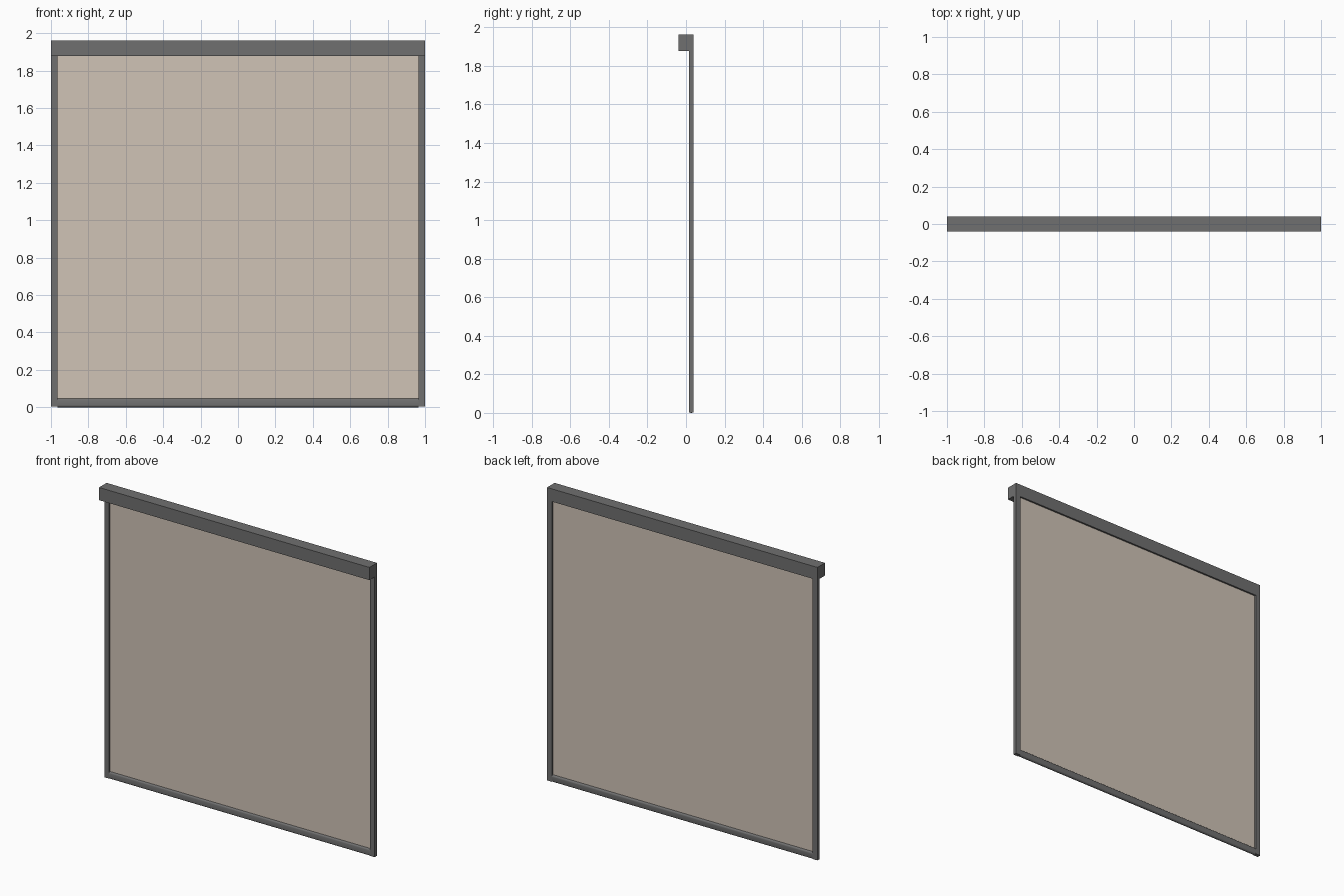
import bpy, bmesh, math

if "Cube" in bpy.data.objects:
    bpy.data.objects.remove(bpy.data.objects["Cube"])


def material(name, rgb):
    m = bpy.data.materials.new(name)
    m.diffuse_color = (*rgb, 1)
    m.use_nodes = True
    m.node_tree.nodes["Principled BSDF"].inputs["Base Color"].default_value = m.diffuse_color
    return m


GREY = material("dark_grey", (0.16, 0.16, 0.16))
CLOTH = material("beige_cloth", (0.63, 0.55, 0.47))


def finish(name, bm, mat):
    bmesh.ops.recalc_face_normals(bm, faces=bm.faces)
    me = bpy.data.meshes.new(name)
    bm.to_mesh(me)
    bm.free()
    me.materials.append(mat)
    ob = bpy.data.objects.new(name, me)
    bpy.context.collection.objects.link(ob)
    return ob


def box(name, x, y, z, mat):
    bm = bmesh.new()
    bmesh.ops.create_cube(bm, size=1)
    for v in bm.verts:
        v.co = [(a + b) / 2 + c * (b - a) for (a, b), c in zip((x, y, z), v.co)]
    return finish(name, bm, mat)


# Top cassette
box("cassette", (-1, 1), (-0.04, 0.04), (1.877, 1.962), GREY)

# Side guide rails, flush with the back of the cassette
for side, s in (("left", -1), ("right", 1)):
    box(side + "_guide", sorted((s * 0.965, s)), (0.016, 0.04), (0.003, 1.877), GREY)

# Fabric screen
box("fabric", (-0.967, 0.967), (0.0265, 0.0285), (0.03, 1.89), CLOTH)

# Bottom bar: rounded, flattened profile swept between the rails
bm = bmesh.new()
ring = []
for k in range(32):
    a = math.tau * k / 32
    dz = 0.012 * math.sin(a) + math.copysign(0.0115, math.sin(a + 0.01))
    ring.append(bm.verts.new((-0.965, 0.0275 + 0.012 * math.cos(a), 0.0235 + dz)))
face = bm.faces.new(ring)
ext = bmesh.ops.extrude_face_region(bm, geom=[face])
for v in ext["geom"]:
    if isinstance(v, bmesh.types.BMVert):
        v.co.x = 0.965
bar = finish("bottom_bar", bm, GREY)
bpy.context.view_layer.objects.active = bar
bar.select_set(True)
bpy.ops.object.shade_smooth_by_angle(angle=math.radians(40))
